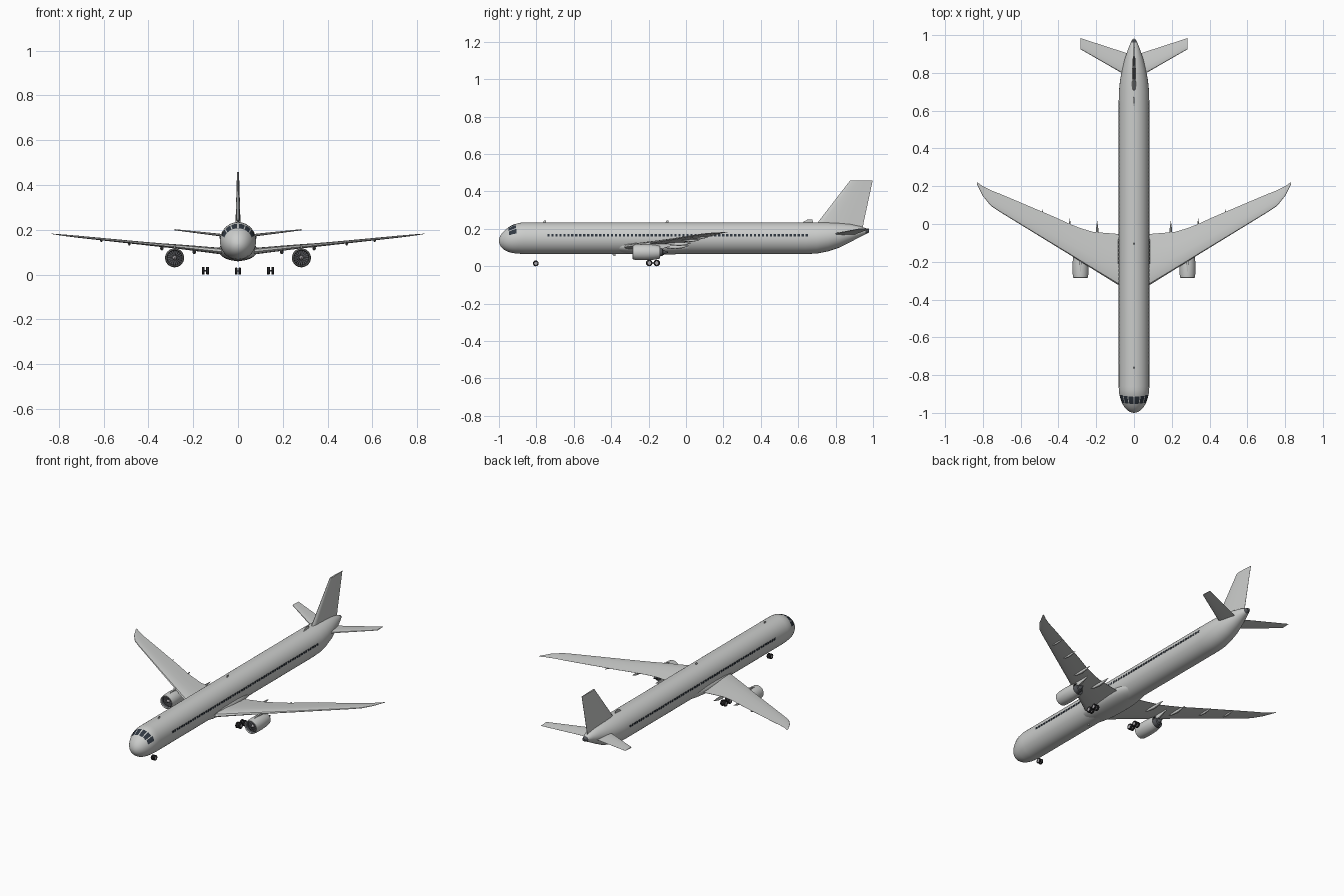
import bpy, bmesh
from math import sin, cos, pi, radians, sqrt
from mathutils import Vector

cube = bpy.data.objects.get("Cube")
if cube:
    bpy.data.objects.remove(cube, do_unlink=True)


def material(name, rgb):
    m = bpy.data.materials.new(name)
    m.use_nodes = True
    m.diffuse_color = (*rgb, 1)
    m.node_tree.nodes["Principled BSDF"].inputs["Base Color"].default_value = (*rgb, 1)
    return m


PAINT = material("light grey paint", (0.6, 0.61, 0.6))
GLASS = material("dark glass", (0.03, 0.04, 0.055))
RUBBER = material("black rubber", (0.02, 0.02, 0.022))
METAL = material("dark metal", (0.09, 0.095, 0.105))
RIM = material("wheel rim grey", (0.42, 0.4, 0.42))


def finish(name, bm, mats, mirror=False, angle=35):
    """Turn a bmesh into a shaded object, mirrored across x if asked."""
    bmesh.ops.recalc_face_normals(bm, faces=bm.faces)
    me = bpy.data.meshes.new(name)
    bm.to_mesh(me)
    bm.free()
    for m in mats:
        me.materials.append(m)
    ob = bpy.data.objects.new(name, me)
    bpy.context.collection.objects.link(ob)
    bpy.ops.object.select_all(action="DESELECT")
    ob.select_set(True)
    bpy.context.view_layer.objects.active = ob
    bpy.ops.object.shade_smooth_by_angle(angle=radians(angle))
    if mirror:
        ob.modifiers.new("Mirror", "MIRROR").use_mirror_merge = False
    return ob


def loft(bm, rings, caps=True, mat=lambda i: 0):
    """Skin a list of closed rings of points."""
    rows = [[bm.verts.new(p) for p in r] for r in rings]
    n = len(rows[0])
    for i, (a, b) in enumerate(zip(rows, rows[1:])):
        for k in range(n):
            f = bm.faces.new((a[k], a[(k + 1) % n], b[(k + 1) % n], b[k]))
            f.material_index = mat(i)
    if caps:
        bm.faces.new(rows[0]).material_index = mat(0)
        bm.faces.new(rows[-1]).material_index = mat(len(rows) - 2)


def ring(y, cx, cz, rx, rz, n=32):
    return [(cx + rx * sin(2 * pi * k / n), y, cz + rz * cos(2 * pi * k / n)) for k in range(n)]


def lathe_y(bm, x, z, profile, n=32, mat=lambda i: 0, caps=True):
    loft(bm, [ring(y, x, z, r, r, n) for y, r in profile], caps, mat)


# Airfoil outline as chord fraction and thickness fraction
HALF = [(0, 0), (0.03, 0.3), (0.12, 0.46), (0.35, 0.5), (0.65, 0.32), (1, 0.03)]
FOIL = HALF + [(c, -0.7 * t) for c, t in reversed(HALF[1:])]


def wing(name, stations, mirror=True):
    """Stations hold x, leading y, trailing y, height, thickness."""
    bm = bmesh.new()
    loft(bm, [[(x, le + (te - le) * c, z + th * t) for c, t in FOIL]
              for x, le, te, z, th in stations])
    return finish(name, bm, [PAINT], mirror, 40)


# Fuselage: rounded nose, long tube, upswept tail
NOSE = 0.14


def nose_section(y):
    d = min(1, (y + 1) / NOSE)
    r = sqrt(max(1e-5, 1 - (1 - d) ** 2))
    return 0.135 + 0.015 * min(1, d * 1.3), 0.081 * r, 0.0845 * r


sections = []
for i in range(13):
    y = -1 + NOSE * (1 - cos(i / 12 * pi / 2))
    sections.append((y, *nose_section(y)))
for y, low, top, rx in [(0.64, 0.0655, 0.2345, 0.081), (0.70, 0.068, 0.2345, 0.08),
                        (0.76, 0.08, 0.234, 0.074), (0.82, 0.1, 0.231, 0.063),
                        (0.88, 0.13, 0.225, 0.047), (0.93, 0.157, 0.214, 0.03),
                        (0.96, 0.172, 0.204, 0.018), (0.978, 0.181, 0.197, 0.009)]:
    sections.append((y, (low + top) / 2, rx, (top - low) / 2))
bm = bmesh.new()
last = len(sections) - 2
loft(bm, [ring(y, 0, z, rx, rz, 48) for y, z, rx, rz in sections],
     mat=lambda i: 1 if i == last else 0)
finish("fuselage", bm, [PAINT, METAL])

# Belly fairing at the wing root
bm = bmesh.new()
loft(bm, [ring(-0.17 - 0.23 * cos(pi * k / 14), 0, 0.108,
               0.086 * sin(pi * k / 14) ** 0.5 + 0.001,
               0.046 * sin(pi * k / 14) ** 0.5 + 0.001) for k in range(15)])
finish("belly_fairing", bm, [PAINT])

# Cockpit panes follow the nose skin
bm = bmesh.new()
for a0, a1, y0, y1 in [(3, 23, -0.952, -0.912), (27, 46, -0.95, -0.91), (50, 70, -0.947, -0.905)]:
    grid = []
    for i in range(5):
        y = y0 + (y1 - y0) * i / 4
        z, rx, rz = nose_section(y)
        row = []
        for k in range(5):
            a = radians(a0 + (a1 - a0) * k / 4)
            row.append(bm.verts.new(((rx + 0.0015) * sin(a), y, z + (rz + 0.0015) * cos(a))))
        grid.append(row)
    for r, s in zip(grid, grid[1:]):
        for k in range(4):
            bm.faces.new((r[k], r[k + 1], s[k + 1], s[k]))
finish("cockpit_windows", bm, [GLASS], True)


def box(bm, centre, size):
    v = bmesh.ops.create_cube(bm, size=1)["verts"]
    for p in v:
        p.co = Vector(centre) + Vector(a * b for a, b in zip(p.co, size))


# Cabin window row
bm = bmesh.new()
COUNT = 66
for i in range(COUNT):
    box(bm, (0.0795, -0.735 + 1.38 * i / (COUNT - 1), 0.166), (0.005, 0.012, 0.011))
finish("cabin_windows", bm, [GLASS], True)

# Wings with raked tips
wing("main_wing", [(0, -0.375, -0.053, 0.098, 0.036), (0.08, -0.325, -0.053, 0.103, 0.034),
                   (0.217, -0.24, -0.042, 0.118, 0.026), (0.283, -0.199, -0.022, 0.125, 0.022),
                   (0.34, -0.163, 0, 0.13, 0.02), (0.42, -0.114, 0.037, 0.138, 0.017),
                   (0.71, 0.064, 0.16, 0.168, 0.011), (0.757, 0.095, 0.178, 0.173, 0.009),
                   (0.80, 0.148, 0.2, 0.178, 0.006), (0.832, 0.212, 0.222, 0.182, 0.002)])
wing("tailplane", [(0, 0.765, 0.9, 0.168, 0.016), (0.04, 0.785, 0.905, 0.171, 0.015),
                   (0.283, 0.925, 0.984, 0.2, 0.006)])

# Tail fin and roof antennas use symmetric upright sections


def upright(name, stations):
    """Stations hold z, leading y, trailing y, thickness."""
    bm = bmesh.new()
    outline = HALF + [(c, -t) for c, t in reversed(HALF[1:])]
    loft(bm, [[(th * t, le + (te - le) * c, z) for c, t in outline] for z, le, te, th in stations])
    return finish(name, bm, [PAINT], angle=40)


upright("tail_fin", [(0.195, 0.675, 0.943, 0.024), (0.235, 0.705, 0.95, 0.022),
                     (0.458, 0.877, 0.998, 0.009)])
upright("rear_antenna", [(0.23, 0.615, 0.68, 0.008), (0.25, 0.65, 0.676, 0.006)])
for name, y, z0, z1 in [("front_antenna", -0.76, 0.23, 0.246), ("middle_antenna", -0.105, 0.23, 0.246),
                        ("belly_antenna", -0.39, 0.07, 0.056)]:
    upright(name, [(z0, y - 0.008, y + 0.012, 0.004), (z1, y + 0.002, y + 0.012, 0.003)])

# Flap track fairings under the trailing edge
bm = bmesh.new()
for x, y, z, s in [(0.195, 0.015, 0.102, 1.2), (0.34, 0.03, 0.118, 1.1),
                   (0.485, 0.08, 0.138, 0.9), (0.61, 0.12, 0.152, 0.8)]:
    loft(bm, [ring(y - s * d, x, z + s * h, s * r, s * r * 1.3, 10)
              for d, h, r in [(0.13, 0.008, 0.001), (0.1, 0.002, 0.005), (0.06, 0, 0.007),
                              (0.03, 0.002, 0.005), (0, 0.006, 0.0005)]])
finish("flap_fairings", bm, [PAINT], True)

# Engines: cowl, dark intake, fan, core nozzle
EX, EZ = 0.283, 0.075
bm = bmesh.new()
lathe_y(bm, EX, EZ, [(-0.262, 0.033), (-0.28, 0.0345), (-0.285, 0.0365), (-0.283, 0.039),
                     (-0.265, 0.0415), (-0.22, 0.0425), (-0.17, 0.04), (-0.14, 0.034),
                     (-0.142, 0.031), (-0.18, 0.03)],
        mat=lambda i: 1 if i == 0 or i > 6 else 0, caps=False)
finish("engine_cowl", bm, [PAINT, METAL], True)
bm = bmesh.new()
lathe_y(bm, EX, EZ, [(-0.26, 0.0335), (-0.18, 0.03), (-0.15, 0.025), (-0.125, 0.019),
                     (-0.122, 0.012), (-0.095, 0.002)])
finish("engine_core", bm, [METAL], True)
bm = bmesh.new()
lathe_y(bm, EX, EZ, [(-0.276, 0.0008), (-0.27, 0.006), (-0.26, 0.01)], n=20)
finish("fan_spinner", bm, [RIM], True)
bm = bmesh.new()
BLADES = 18
for i in range(BLADES):
    a, w = 2 * pi * i / BLADES, 0.09
    pts = [(0.009, a - w, -0.2615), (0.009, a + w, -0.264),
           (0.033, a + w + 0.15, -0.264), (0.033, a - w + 0.15, -0.2615)]
    bm.faces.new([bm.verts.new((EX + r * sin(t), y, EZ + r * cos(t))) for r, t, y in pts])
finish("fan_blades", bm, [RUBBER], True)

# Pylons
bm = bmesh.new()
loft(bm, [[(EX + s * w, y, z) for s, z in [(-1, lo), (1, lo), (1, hi), (-1, hi)]]
          for y, lo, hi, w in [(-0.255, 0.112, 0.116, 0.002), (-0.2, 0.105, 0.128, 0.006),
                               (-0.13, 0.092, 0.125, 0.006), (-0.06, 0.115, 0.122, 0.001)]])
finish("engine_pylon", bm, [PAINT], True)


# Landing gear wheels with paler hubs, joined by axles
def wheel(bm, x, y, r, w):
    steps = [(-0.4, 0.25), (-0.4, 0.58), (-0.5, 0.62), (-0.5, 0.88), (-0.3, 1),
             (0.3, 1), (0.5, 0.88), (0.5, 0.62), (0.4, 0.58), (0.4, 0.25)]
    n = 20
    loft(bm, [[(x + w * a, y + r * b * cos(2 * pi * k / n), r + r * b * sin(2 * pi * k / n))
               for k in range(n)] for a, b in steps],
         mat=lambda i: 1 if i in (0, 8) else 0)


bm = bmesh.new()
for y in (-0.197, -0.156):
    for x in (0.136, 0.155):
        wheel(bm, x, y, 0.0175, 0.012)
finish("main_wheels", bm, [RUBBER, RIM], True)
bm = bmesh.new()
wheel(bm, 0.0075, -0.803, 0.0155, 0.01)
finish("nose_wheels", bm, [RUBBER, RIM], True)
bm = bmesh.new()
box(bm, (0.1455, -0.1765, 0.0175), (0.005, 0.045, 0.006))
for y in (-0.197, -0.156):
    box(bm, (0.1455, y, 0.0175), (0.022, 0.005, 0.005))
finish("main_bogie", bm, [METAL], True)
bm = bmesh.new()
box(bm, (0, -0.803, 0.0155), (0.016, 0.005, 0.005))
finish("nose_axle", bm, [METAL])
